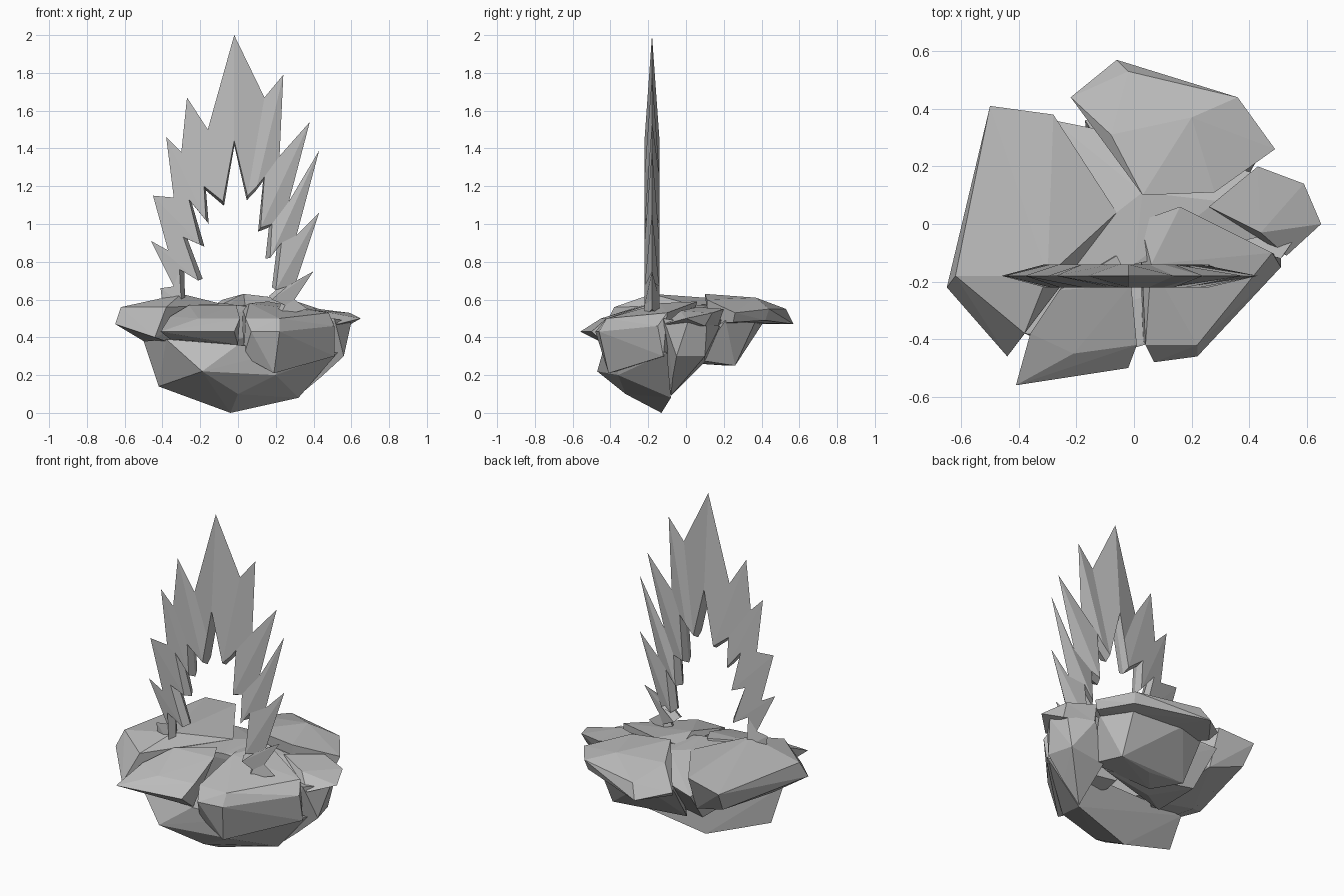
import bpy
import bmesh
from mathutils import Vector

default_cube = bpy.data.objects.get("Cube")
if default_cube:
    bpy.data.objects.remove(default_cube, do_unlink=True)

# One plain stone colour for the whole model
stone = bpy.data.materials.new("stone_grey")
stone.use_nodes = True
stone_colour = (0.5, 0.5, 0.5, 1)
stone.diffuse_color = stone_colour
for node in stone.node_tree.nodes:
    if node.type == "BSDF_PRINCIPLED":
        node.inputs["Base Color"].default_value = stone_colour


def finish(name, bm):
    """Turn a bmesh into a flat shaded stone object."""
    bmesh.ops.recalc_face_normals(bm, faces=bm.faces[:])
    mesh = bpy.data.meshes.new(name)
    bm.to_mesh(mesh)
    bm.free()
    mesh.materials.append(stone)
    obj = bpy.data.objects.new(name, mesh)
    bpy.context.collection.objects.link(obj)
    return obj


def rock(name, top, underside):
    """Chiselled boulder: the tight skin around its top and underside corners."""
    bm = bmesh.new()
    for corner in top + underside:
        bm.verts.new(corner)
    hull = bmesh.ops.convex_hull(bm, input=bm.verts[:])
    loose = set(hull["geom_interior"]) | set(hull["geom_unused"])
    loose_verts = [item for item in loose if isinstance(item, bmesh.types.BMVert)]
    bmesh.ops.delete(bm, geom=loose_verts, context="VERTS")
    return finish(name, bm)


def spiked_arch(name, ribs, depth, half_thickness, bevel):
    """Jagged arch: thin outer edge, thick inner edge with a ridge along it."""
    bm = bmesh.new()
    focus = Vector((0, 0, 0.8))
    sections = []
    for outer_x, outer_z, inner_x, inner_z in ribs:
        outer = Vector((outer_x, depth, outer_z))
        inner = Vector((inner_x, depth, inner_z))
        side = Vector((0, half_thickness, 0))
        toward = focus - inner
        toward.y = 0
        ridge = inner + toward.normalized() * bevel
        section = (outer, inner - side, ridge, inner + side)
        sections.append([bm.verts.new(point) for point in section])
    for first, second in zip(sections, sections[1:]):
        for i in range(len(first)):
            j = (i + 1) % len(first)
            bm.faces.new((first[i], second[i], second[j], first[j]))
    bm.faces.new(sections[0])
    bm.faces.new(sections[-1])
    return finish(name, bm)


# Large boulder on the right side of the island
rock("right_boulder",
     top=[(-.5, .41, .56), (-.28, .38, .59), (-.06, .04, .57), (-.3, -.18, .63),
          (-.38, -.38, .56), (-.62, -.18, .56)],
     underside=[(-.65, -.22, .47), (-.44, -.46, .4), (-.48, .34, .44),
                (-.5, -.1, .38), (-.28, .3, .38), (-.22, -.1, .32)])

# Back boulder: an overhanging cap on a narrower body
rock("back_cap",
     top=[(-.22, .44, .51), (-.02, .53, .55), (.36, .44, .55), (.49, .26, .53),
          (.28, .11, .6), (.03, .1, .63), (-.08, .31, .6), (.2, .37, .61)],
     underside=[(-.06, .57, .47), (.35, .42, .49), (.47, .25, .48),
                (-.19, .4, .47), (.05, .12, .47), (.28, .12, .47)])
rock("back_body",
     top=[(-.17, .36, .48), (0, .41, .48), (.31, .37, .49), (.42, .21, .49),
          (0, .1, .5)],
     underside=[(-.16, .22, .27), (.08, .22, .25), (.3, .26, .25),
                (-.05, .07, .26), (.34, .06, .28)])

# Left boulder: a thin plate on a steep body
rock("left_plate",
     top=[(.43, .2, .55), (.59, .14, .53), (.26, .06, .56), (.44, -.03, .54)],
     underside=[(.65, 0, .5), (.53, -.11, .47), (.58, .1, .46), (.3, .04, .45),
                (.42, .17, .46)])
rock("left_body",
     top=[(.51, -.12, .5), (.6, .01, .48), (.56, .11, .47), (.42, .18, .46),
          (.25, -.05, .48)],
     underside=[(.56, -.05, .3), (.52, .1, .3), (.44, -.07, .19),
                (.32, -.08, .09), (.3, .1, .27)])

# Front left boulder, dropping steeply at the front
rock("front_left_boulder",
     top=[(.02, .01, .56), (.16, .06, .59), (.48, -.1, .53), (.04, -.42, .5),
          (.22, -.42, .5), (.06, -.14, .58)],
     underside=[(.51, -.15, .46), (.22, -.46, .43), (.07, -.48, .43),
                (.03, -.4, .3), (.19, -.41, .21), (.51, -.12, .3), (.1, -.03, .3)])

# Front right boulder: a thin pointed slab overhanging the keel
rock("front_right_slab",
     top=[(-.06, -.11, .58), (-.01, -.21, .57), (.01, -.42, .5),
          (-.21, -.45, .5), (-.36, -.38, .51), (-.26, -.23, .57)],
     underside=[(-.02, -.5, .43), (-.21, -.5, .43), (-.41, -.56, .43),
                (-.36, -.4, .39), (0, -.42, .36), (-.2, -.15, .38)])

# Deep keel below the front half, leaning forward at its back
rock("keel",
     top=[(-.5, -.2, .38), (-.38, -.38, .39), (0, -.43, .36), (.25, -.36, .33),
          (.53, -.1, .32), (-.3, -.18, .36), (.1, -.18, .34)],
     underside=[(-.04, -.13, 0), (.32, -.08, .08), (0, -.32, .1),
                (-.42, -.2, .14), (-.19, -.47, .22), (.2, -.36, .2)])

# Low core that joins the boulders
rock("core",
     top=[(-.28, .36, .47), (-.08, .32, .5), (.03, .11, .57), (-.06, .04, .57),
          (-.3, -.2, .56), (.29, .08, .55), (.44, .17, .49), (.46, -.04, .5),
          (0, -.14, .57)],
     underside=[(-.1, 0, .27), (.25, .06, .27), (-.25, .2, .28), (-.3, -.15, .32)])

# Jagged arch, each rib is outer x, z then inner x, z
right_ribs = [(-.4, .57, -.3, .53), (-.41, .66, -.3, .58), (-.34, .67, -.31, .76),
              (-.46, .91, -.21, .7), (-.37, .86, -.29, .93), (-.45, 1.15, -.2, .89),
              (-.34, 1.14, -.26, 1.13), (-.38, 1.46, -.17, 1.02),
              (-.3, 1.38, -.18, 1.2), (-.27, 1.67, -.08, 1.12),
              (-.16, 1.5, -.05, 1.28)]
crown_rib = [(-.02, 2, -.02, 1.44)]
left_ribs = [(.14, 1.67, .05, 1.15), (.24, 1.79, .1, 1.2), (.22, 1.36, .14, 1.25),
             (.38, 1.54, .12, .98), (.27, 1.12, .18, 1), (.43, 1.39, .17, .82),
             (.31, .94, .23, .9), (.43, 1.06, .2, .65), (.31, .7, .26, .67),
             (.4, .75, .18, .6), (.3, .6, .25, .57), (.37, .55, .22, .51)]
spiked_arch("spiked_arch", right_ribs + crown_rib + left_ribs,
            depth=-.18, half_thickness=.04, bevel=.025)
